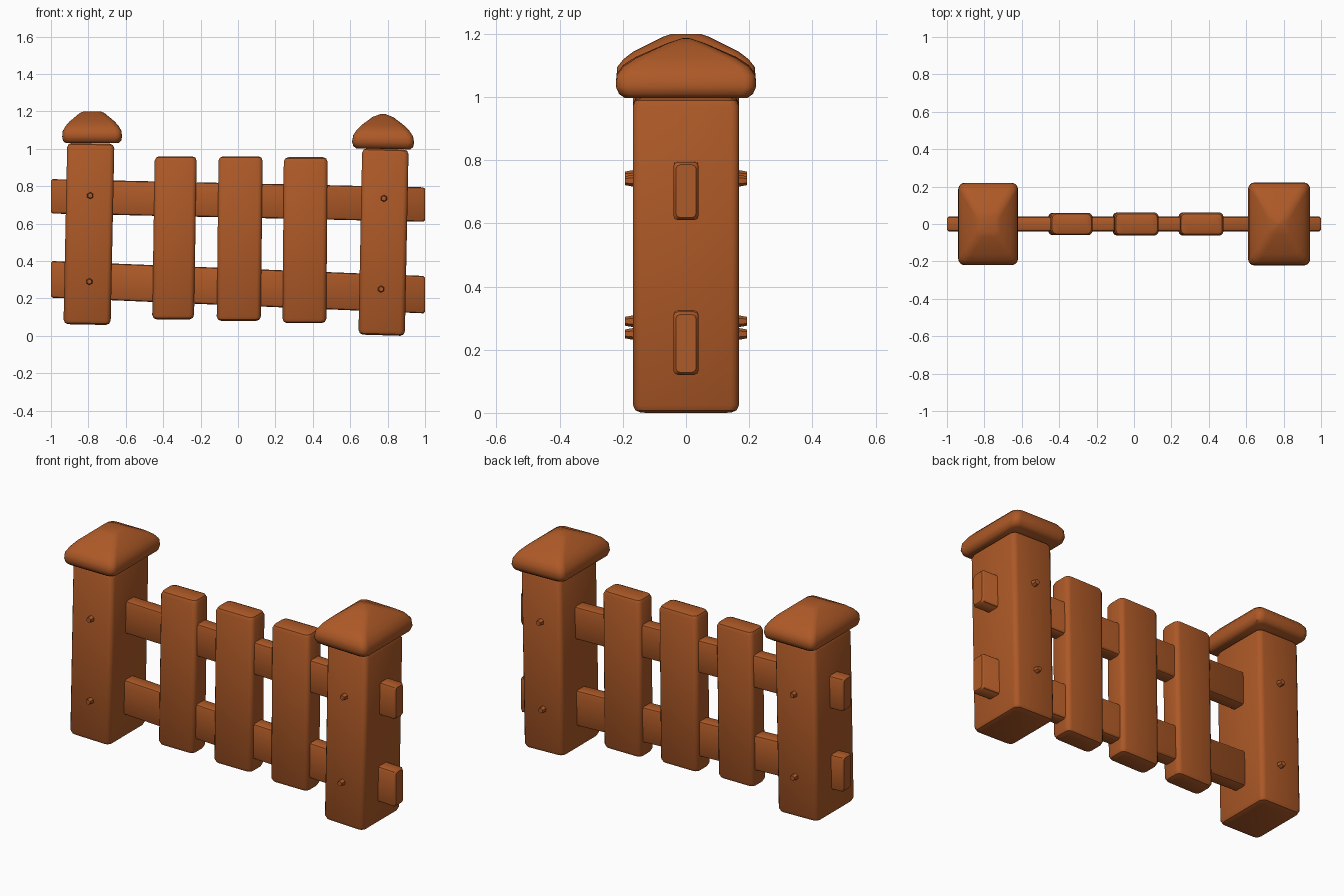
import bpy, bmesh, math
from mathutils import Vector

if "Cube" in bpy.data.objects:
    bpy.data.objects.remove(bpy.data.objects["Cube"])

wood = bpy.data.materials.new("brown wood")
wood.diffuse_color = (0.42, 0.10, 0.02, 1)
wood.use_nodes = True
wood.node_tree.nodes["Principled BSDF"].inputs["Base Color"].default_value = wood.diffuse_color


def ring_points(hu, hv, r, seg=3):
    """Rounded rectangle outline, counter-clockwise."""
    r = min(r, hu * 0.95, hv * 0.95)
    pts = []
    for k, (su, sv) in enumerate([(1, 1), (-1, 1), (-1, -1), (1, -1)]):
        for i in range(seg + 1):
            a = math.pi / 2 * (k + i / seg)
            pts.append((su * (hu - r) + r * math.cos(a), sv * (hv - r) + r * math.sin(a)))
    return pts


def loft(name, rings, to_xyz, seg=3):
    """rings: (position, centre u, half u, half v, corner radius)."""
    bm = bmesh.new()
    loops = []
    for w, cu, hu, hv, r in rings:
        loops.append([bm.verts.new(to_xyz(cu + u, v, w)) for u, v in ring_points(hu, hv, r, seg)])
    n = len(loops[0])
    for a, b in zip(loops, loops[1:]):
        for i in range(n):
            j = (i + 1) % n
            bm.faces.new((a[i], a[j], b[j], b[i]))
    bm.faces.new(loops[0])
    bm.faces.new(loops[-1])
    bmesh.ops.recalc_face_normals(bm, faces=bm.faces)
    me = bpy.data.meshes.new(name)
    bm.to_mesh(me)
    bm.free()
    me.materials.append(wood)
    ob = bpy.data.objects.new(name, me)
    bpy.context.collection.objects.link(ob)
    bpy.ops.object.select_all(action='DESELECT')
    ob.select_set(True)
    bpy.context.view_layer.objects.active = ob
    bpy.ops.object.shade_smooth_by_angle(angle=math.radians(40))
    return ob


def board(name, x0, x1, z0, z1, hx, hy, r, tilt=0.0, flare=0.0):
    """Upright board leaning from x0 to x1 with softened ends."""
    rings = []
    h = z1 - z0
    for d, inset in [(0, r), (r * 0.3, r * 0.3), (r, 0), (h - r, 0), (h - r * 0.3, r * 0.3), (h, r)]:
        t = d / h
        k = flare * (0.5 - t)
        rings.append((z0 + d, x0 + (x1 - x0) * t, hx + k - inset, hy - inset, r))
    cx = (x0 + x1) / 2
    loft(name, rings, lambda u, v, w: Vector((u, v, w + tilt * (u - cx))))


# gate posts
board("left_post", -0.807, -0.787, 0.06, 1.03, 0.126, 0.168, 0.025, -0.02)
board("right_post", 0.768, 0.788, 0.003, 1.0, 0.124, 0.168, 0.025, -0.03)

# pickets
board("picket_left", -0.347, -0.333, 0.088, 0.96, 0.112, 0.06, 0.024)
board("picket_middle", 0.004, 0.014, 0.08, 0.96, 0.118, 0.062, 0.024)
board("picket_right", 0.355, 0.362, 0.068, 0.955, 0.117, 0.062, 0.024)


# post caps: plump base with a sloping pyramid top
def cap(name, cx, z, prof, tilt):
    rings = [(z + d, cx, hx, hy, 0.035) for d, hx, hy in prof]
    loft(name, rings, lambda u, v, w: Vector((u, v, w + tilt * (u - cx))), 4)


cap("left_post_cap", -0.78, 1.03,
    [(0, 0.140, 0.195), (0.012, 0.155, 0.212), (0.035, 0.160, 0.220), (0.065, 0.157, 0.218),
     (0.09, 0.143, 0.198), (0.115, 0.122, 0.165), (0.162, 0.065, 0.07), (0.17, 0.045, 0.045)], 0.0)
cap("right_post_cap", 0.776, 1.0,
    [(0, 0.145, 0.195), (0.012, 0.160, 0.212), (0.035, 0.166, 0.222), (0.07, 0.160, 0.220),
     (0.10, 0.140, 0.198), (0.125, 0.115, 0.160), (0.17, 0.055, 0.06), (0.186, 0.012, 0.012)], -0.02)


# rails running through the posts, sloping down to the right
def rail(name, zl, zr, hl, hr):
    rings = []
    for x, s in [(-1, 0.008), (-0.99, 0), (0.99, 0), (1, 0.008)]:
        t = (x + 1) / 2
        rings.append((x, zl + (zr - zl) * t, hl + (hr - hl) * t - s, 0.04 - s, 0.014))
    loft(name, rings, lambda u, v, w: Vector((w, v, u)), 2)


rail("upper_rail", 0.746, 0.702, 0.092, 0.092)
rail("lower_rail", 0.302, 0.22, 0.098, 0.1)

# wooden pegs on the front and back of each post
for i, (x, z) in enumerate([(-0.79, 0.75), (-0.795, 0.29), (0.78, 0.735), (0.765, 0.25)]):
    for side, s in (("front", -1), ("back", 1)):
        bm = bmesh.new()
        bmesh.ops.create_cone(bm, cap_ends=True, segments=6, radius1=0.023, radius2=0.014, depth=0.05)
        me = bpy.data.meshes.new("peg")
        bm.to_mesh(me)
        bm.free()
        me.materials.append(wood)
        ob = bpy.data.objects.new(f"{side}_peg_{i + 1}", me)
        ob.location = (x, s * 0.168, z)
        ob.rotation_euler = (-s * math.pi / 2, 0, 0)
        bpy.context.collection.objects.link(ob)
